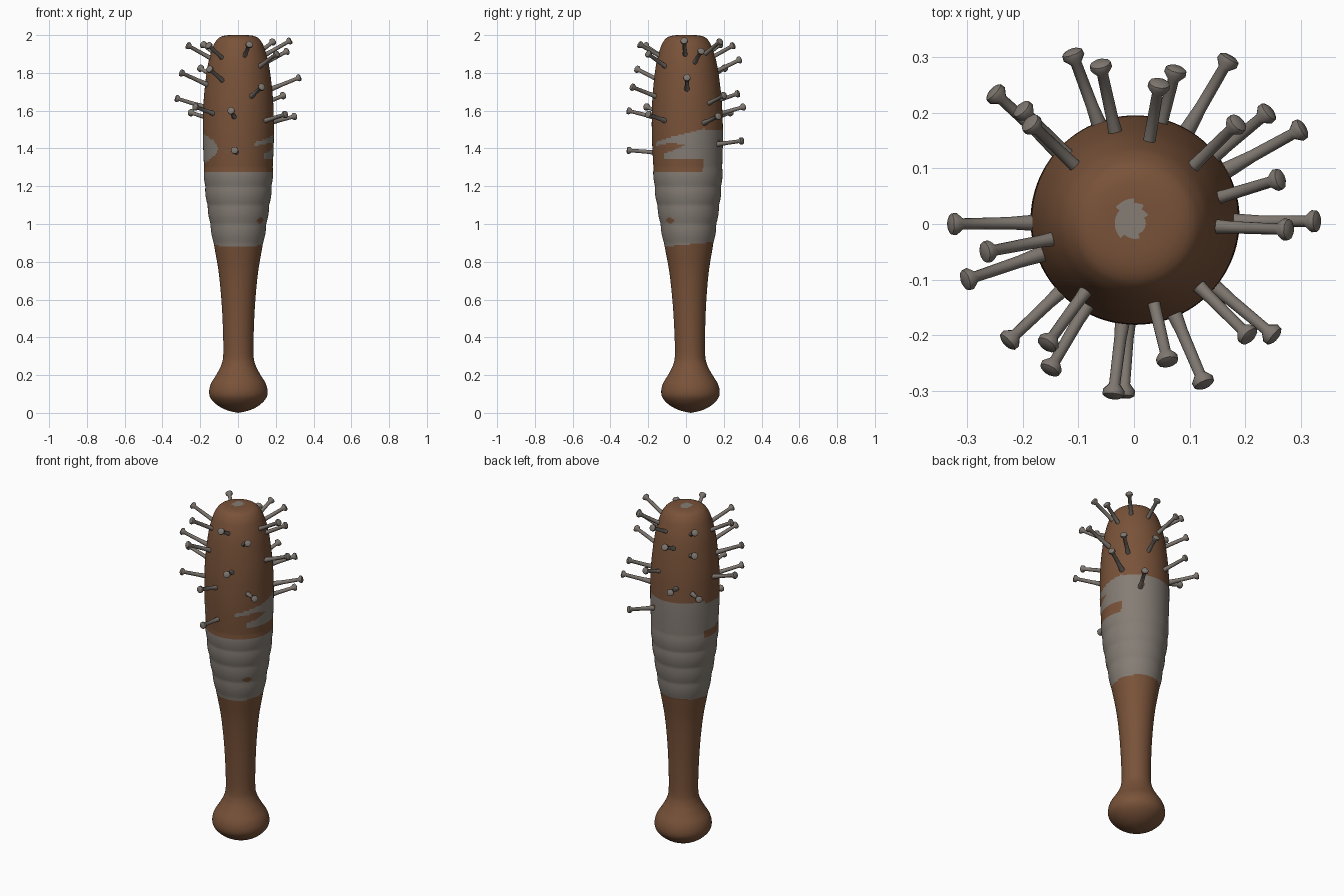
import bpy, bmesh, math
from mathutils import Vector

cube = bpy.data.objects.get("Cube")
if cube:
    bpy.data.objects.remove(cube)


def make_material(name, color):
    m = bpy.data.materials.new(name)
    m.use_nodes = True
    m.diffuse_color = (*color, 1)
    m.node_tree.nodes["Principled BSDF"].inputs["Base Color"].default_value = (*color, 1)
    return m


wood = make_material("brown wood", (0.19, 0.085, 0.041))
cloth = make_material("grey cloth", (0.235, 0.205, 0.178))
steel = make_material("grey steel", (0.21, 0.183, 0.16))


def lathe(name, profile, sides, materials, centre=lambda z: (0, 0)):
    """Revolve (radius, height) points around z; zero radius closes an end."""
    bm = bmesh.new()
    rings = []
    for r, z in profile:
        cx, cy = centre(z)
        if r < 1e-6:
            rings.append([bm.verts.new((cx, cy, z))] * sides)
            continue
        turn = [math.tau * i / sides for i in range(sides)]
        rings.append([bm.verts.new((cx + r * math.cos(t), cy + r * math.sin(t), z)) for t in turn])
    for low, high in zip(rings, rings[1:]):
        for i in range(sides):
            j = (i + 1) % sides
            corners = list(dict.fromkeys((low[i], low[j], high[j], high[i])))
            bm.faces.new(corners)
    bmesh.ops.recalc_face_normals(bm, faces=bm.faces)
    mesh = bpy.data.meshes.new(name)
    bm.to_mesh(mesh)
    bm.free()
    for m in materials:
        mesh.materials.append(m)
    obj = bpy.data.objects.new(name, mesh)
    bpy.context.collection.objects.link(obj)
    return obj


def smooth(obj, degrees):
    bpy.ops.object.select_all(action="DESELECT")
    obj.select_set(True)
    bpy.context.view_layer.objects.active = obj
    bpy.ops.object.shade_smooth_by_angle(angle=math.radians(degrees))


def spline(points, step):
    """Pass a smooth curve through the points, sampled about every step."""
    pts = [Vector(p) for p in points]
    out = []
    for i in range(len(pts) - 1):
        a, b, c, d = pts[max(i - 1, 0)], pts[i], pts[i + 1], pts[min(i + 2, len(pts) - 1)]
        count = max(2, round((c - b).length / step))
        for k in range(count):
            t = k / count
            out.append(b + (c - a) * t / 2 + (a * 2 - b * 5 + c * 4 - d) * t * t / 2
                       + (b * 3 - a - c * 3 + d) * t ** 3 / 2)
    return out + [pts[-1]]


# Bat: turned from knob to rounded tip, leaning slightly
def bat_centre(z):
    return 0.002, 0.025 - 0.012 * z


outline = [(0, 0), (.06, .014), (.11, .04), (.145, .075), (.155, .11), (.145, .155),
           (.115, .205), (.09, .255), (.08, .31), (.082, .45), (.09, .6), (.105, .75),
           (.129, .89), (.155, 1.05), (.175, 1.2), (.187, 1.42), (.187, 1.58),
           (.18, 1.7), (.162, 1.84), (.138, 1.93), (.118, 1.97), (.096, 1.99),
           (.06, 1.999), (0, 2)]


def wrapped(r, z):
    """Swell the profile in soft folds where the cloth is wound."""
    if 0.9 < z < 1.3:
        r += 0.004 * abs(math.sin((z - 0.9) * math.pi / 0.1))
    return max(r, 0), z


bat = lathe("bat", [wrapped(*p) for p in spline(outline, 0.008)], 144,
            [wood, cloth], bat_centre)


# Cloth rule: a full band, torn higher strips on the side, full height behind
def is_cloth(angle, z):
    if z < 0.893 + 0.012 * math.sin(math.radians(angle)):
        return False
    if z < 1.28:
        hole = ((angle + 40) / 11) ** 2 + ((z - 1.018) / 0.014) ** 2 < 1
        return not hole
    if angle < -126:
        angle += 360
    if angle > 160:                       # rounded flap on the right side
        return ((angle - 160) / 74) ** 2 + ((z - 1.4) / 0.085) ** 2 < 1
    if angle > 30:                        # back
        return z < 1.5 and ((angle - 62) / 5) ** 2 + ((z - 1.44) / 0.012) ** 2 > 1
    top = 1.482 + 0.0008 * angle
    if angle < -62 or z > top:
        return False
    lower_tear = z < 1.345 and angle < 28 - 60 * abs(z - 1.32)
    slant = 1.41 + 0.0005 * (angle + 20)
    upper_tear = angle < 0 and abs(z - slant) < 0.024 - 0.00002 * (angle + 40) ** 2 * (angle > -40)
    tip = angle < -42 and z < 1.385
    return not (lower_tear or upper_tear or tip)


for face in bat.data.polygons:
    c = face.center
    cx, cy = bat_centre(c.z)
    bare_spot = c.z > 1.98 and math.hypot((c.x + 0.006) / 0.028, (c.y - 0.008) / 0.035) < 1
    angle = math.degrees(math.atan2(c.y - cy, c.x - cx))
    face.material_index = int(bare_spot or is_cloth(angle, c.z))
smooth(bat, 40)

# Nails: head positions, each driven towards the axis
nail_heads = [
    (-.11, .305, 1.62), (-.06, .285, 1.87), (.045, .25, 1.945), (.075, .275, 1.69),
    (.17, .295, 1.44), (.185, .18, 1.965), (.24, .2, 1.68), (.3, .17, 1.57),
    (.26, .08, 1.915), (.275, -.01, 1.97), (.325, .005, 1.775), (.25, -.2, 1.58),
    (.205, -.2, 1.9), (.125, -.285, 1.725), (.06, -.245, 1.95), (-.018, -.305, 1.39),
    (-.037, -.305, 1.6), (-.15, -.26, 1.82), (-.155, -.215, 1.945), (-.225, -.21, 1.62),
    (-.3, -.1, 1.8), (-.265, -.05, 1.945), (-.325, 0, 1.665), (-.185, .18, 1.95),
    (-.2, .205, 1.825), (-.25, .235, 1.59)]

for n, head in enumerate(nail_heads, 1):
    head = Vector(head)
    drop = 0.01 + 0.1 * (head.z - 1.4)
    inward = Vector((*bat_centre(head.z), head.z)) - head
    inward.z = 0
    root = head + inward.normalized() * 0.165
    root.z = head.z - drop * 1.4
    axis = head - root
    size = axis.length
    profile = [(0, 0), (.016, 0), (.011, size * .4), (.01, size - .018), (.02, size - .006),
               (.019, size + .004), (.012, size + .008), (0, size + .008)]
    nail = lathe(f"nail_{n}", profile, 10, [steel])
    nail.rotation_euler = axis.to_track_quat("Z", "Y").to_euler()
    nail.location = root
    smooth(nail, 45)
